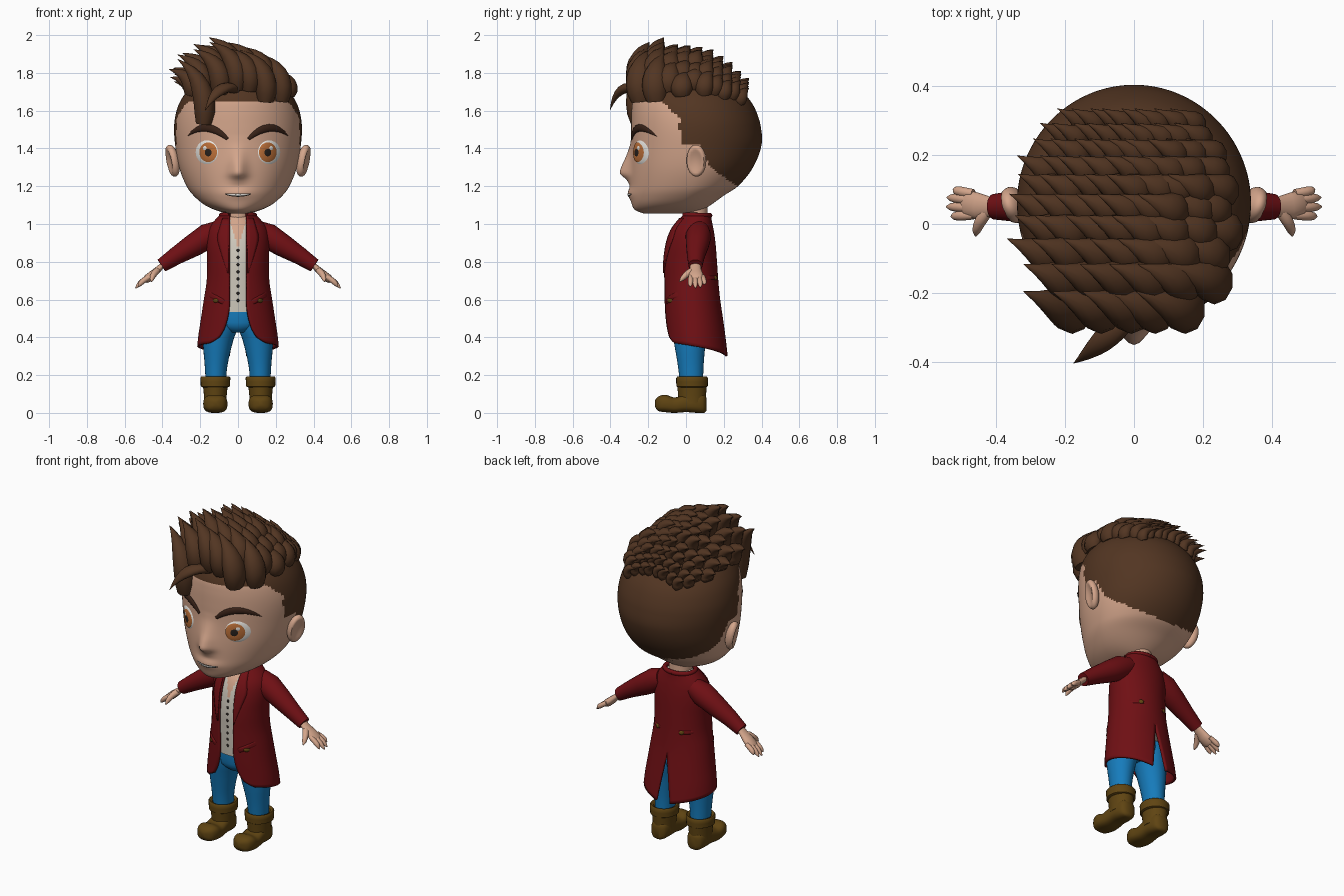
import bpy, bmesh, math, random
from math import sin, cos, pi, asin, exp
from mathutils import Vector, Matrix
from mathutils.bvhtree import BVHTree

if "Cube" in bpy.data.objects:
    bpy.data.objects.remove(bpy.data.objects["Cube"])
random.seed(3)

def mat(name, r, g, b):
    m = bpy.data.materials.new(name)
    m.diffuse_color = (r, g, b, 1)
    m.use_nodes = True
    m.node_tree.nodes["Principled BSDF"].inputs["Base Color"].default_value = m.diffuse_color
    return m
SKIN = mat("skin", .66, .38, .26)
HAIR = mat("hair_brown", .085, .036, .016)
BROW = mat("brow_brown", .04, .016, .009)
COAT = mat("coat_red", .16, .005, .007)
JEANS = mat("jeans_blue", .008, .20, .50)
BOOT = mat("boot_brown", .115, .058, .006)
VEST = mat("vest_cream", .62, .58, .50)
WHITE = mat("eye_white", .8, .78, .74)
IRIS = mat("iris_orange", .50, .16, .04)
DARK = mat("dark", .02, .015, .012)

# ---------- helpers ----------
def at(tab, z):
    """Smooth interpolation of table rows (z, a, b, ...)"""
    z = min(max(z, tab[0][0]), tab[-1][0])
    i = next(k for k in range(len(tab) - 1) if z <= tab[k + 1][0])
    slope = lambda k, c: ((tab[min(k + 1, len(tab) - 1)][c] - tab[max(k - 1, 0)][c])
                          / (tab[min(k + 1, len(tab) - 1)][0] - tab[max(k - 1, 0)][0]))
    h = tab[i + 1][0] - tab[i][0]
    t = (z - tab[i][0]) / h
    return [(2*t**3 - 3*t*t + 1) * tab[i][c] + (t**3 - 2*t*t + t) * h * slope(i, c)
            + (3*t*t - 2*t**3) * tab[i + 1][c] + (t**3 - t*t) * h * slope(i + 1, c)
            for c in range(1, len(tab[0]))]

def pt(s, z, a):
    """Point on an egg-shaped section s = (half width, y front, y back, y widest)"""
    w, yf, yb, yc = s
    d = yc - yf if cos(a) > 0 else yb - yc
    return Vector((w * sin(a), yc - d * cos(a), z))

def skin(rings, loop=True, caps=(True, True)):
    n = len(rings[0])
    v = [p for r in rings for p in r]
    f = [(i*n + j, i*n + (j + 1) % n, (i + 1)*n + (j + 1) % n, (i + 1)*n + j)
         for i in range(len(rings) - 1) for j in range(n if loop else n - 1)]
    if loop and caps[0]: f.append(tuple(range(n)))
    if loop and caps[1]: f.append(tuple(range(len(v) - n, len(v))))
    return v, f

def put(name, parts, mats, mirror=False, thick=0, rule=None):
    if not isinstance(parts, list): parts = [parts]
    V, F = [], []
    for v, f in parts:
        F += [tuple(i + len(V) for i in q) for q in f]
        V += v
    me = bpy.data.meshes.new(name)
    me.from_pydata(V, [], F)
    bm = bmesh.new(); bm.from_mesh(me)
    bmesh.ops.recalc_face_normals(bm, faces=bm.faces)
    bm.to_mesh(me); bm.free()
    for m in (mats if isinstance(mats, list) else [mats]): me.materials.append(m)
    if rule:
        for p in me.polygons: p.material_index = rule(p.center)
    ob = bpy.data.objects.new(name, me)
    bpy.context.collection.objects.link(ob)
    if mirror: ob.modifiers.new("mirror", 'MIRROR')
    if thick:
        s = ob.modifiers.new("solid", 'SOLIDIFY'); s.thickness = thick; s.offset = 0
    return ob

def tube(pts, radii, side=(0, 1, 0), flat=1, n=12):
    pts = [Vector(p) for p in pts]
    rings = []
    for i, p in enumerate(pts):
        t = (pts[min(i + 1, len(pts) - 1)] - pts[max(i - 1, 0)]).normalized()
        s = Vector(side); s = (s - t * s.dot(t)).normalized()
        u = t.cross(s)
        r = max(radii[i], .0005)
        rings.append([p + s*r*cos(2*pi*k/n) + u*r*flat*sin(2*pi*k/n) for k in range(n)])
    return skin(rings)

def bez(a, b, c, n=9):
    a, b, c = Vector(a), Vector(b), Vector(c)
    return [a*(1-t)**2 + b*2*t*(1-t) + c*t*t for t in (i/(n - 1) for i in range(n))]

def loft(tab, z0, z1, rows, n=48):
    zs = [z0 + (z1 - z0)*i/rows for i in range(rows + 1)]
    return skin([[pt(at(tab, z), z, 2*pi*k/n) for k in range(n)] for z in zs])

def hit(bvh, x, z, side=-1):
    h = bvh.ray_cast(Vector((x, side*2, z)), Vector((0, -side, 0)))[0]
    return h.y if h else 0

def patch(name, bvh, c, rx, rz, m, rot=0, h=.006, base=-.002, p=2, bend=0, side=-1, mirror=True):
    """Thin rounded plate laid onto a surface"""
    rings = []
    for f in (.05, .3, .55, .8, .93, 1):
        ring = []
        for k in range(28):
            a = 2*pi*k/28
            u = rx*f*math.copysign(abs(cos(a))**(2/p), cos(a))
            v = rz*f*math.copysign(abs(sin(a))**(2/p), sin(a)) + bend*u*u
            x, z = c[0] + u*cos(rot) - v*sin(rot), c[1] + u*sin(rot) + v*cos(rot)
            ring.append(Vector((x, hit(bvh, x, z, side) + side*(base + h*(1 - f**4)), z)))
        rings.append(ring)
    put(name, skin(rings, caps=(True, False)), m, mirror)

# ---------- head ----------
HEAD = [(1.055, .05, -.22, .04, -.08), (1.07, .11, -.265, .08, -.06), (1.10, .175, -.285, .13, -.04),
        (1.15, .235, -.293, .20, 0), (1.2, .272, -.295, .275, .03), (1.3, .312, -.295, .355, .055),
        (1.42, .333, -.29, .40, .06), (1.52, .338, -.29, .395, .06), (1.6, .325, -.288, .37, .05),
        (1.66, .30, -.28, .335, .04), (1.72, .255, -.25, .275, .03), (1.78, .185, -.18, .20, .02),
        (1.83, .09, -.08, .10, .01), (1.845, .01, .0, .02, .01)]
NOSE = [(1.2, 0), (1.235, .02), (1.265, .053), (1.3, .048), (1.36, .024), (1.42, .006), (1.47, 0)]
def face_point(z, a):
    p = pt(at(HEAD, z), z, a)
    if p.y < 0:
        p.y -= at(NOSE, z)[0]*exp(-(p.x/.045)**2) + .014*exp(-((z - 1.16)/.03)**2 - (p.x/.08)**2)
    return p
head = skin([[face_point(1.055 + .79*i/84, 2*pi*k/128) for k in range(128)] for i in range(85)])
def hairline(c):
    steps = [(-1, 1.655), (-.13, 1.65), (-.035, 1.56), (-.03, 1.42), (.07, 1.42), (.13, 1.3), (.27, 1.2), (1, 1.2)]
    for (y0, z0), (y1, z1) in zip(steps, steps[1:]):
        if c.y <= y1:
            return int(c.z > z0 + (z1 - z0)*(c.y - y0)/(y1 - y0))
put("head", head, [SKIN, HAIR], rule=hairline)
HB = BVHTree.FromPolygons(*head)
put("neck", tube([(0, .05, .98), (0, .05, 1.05), (0, .045, 1.13)], [.07, .064, .07], n=24), SKIN)

# ears: dented balls
bm = bmesh.new()
bmesh.ops.create_uvsphere(bm, u_segments=24, v_segments=16, radius=1)
M = Matrix.Translation((.348, .055, 1.335)) @ Matrix.Rotation(.2, 4, 'Y') @ Matrix.Rotation(-.3, 4, 'Z')
for v in bm.verts:
    if v.co.x > 0: v.co.x -= 1.1*max(0, .7 - v.co.y**2 - v.co.z**2)
    v.co = M @ Vector((v.co.x*.036, v.co.y*.054, v.co.z*.086))
bm.verts.index_update()
put("ear", ([v.co.copy() for v in bm.verts], [tuple(v.index for v in f.verts) for f in bm.faces]), SKIN, True)
bm.free()

# eyes, brows, mouth
patch("eye_white", HB, (.165, 1.38), .062, .066, WHITE, h=.012)
patch("iris", HB, (.158, 1.38), .047, .052, IRIS, h=.006, base=.009)
patch("pupil", HB, (.158, 1.378), .018, .02, DARK, h=.002, base=.0152)
patch("eye_glint", HB, (.176, 1.402), .01, .011, WHITE, h=.002, base=.0158)
brow = [(p.x, hit(HB, p.x, p.z) - .003, p.z) for p in bez((.055, 0, 1.45), (.17, 0, 1.56), (.268, 0, 1.465))]
put("eyebrow", tube(brow, [.008, .014, .018, .02, .02, .018, .014, .009, .001], (0, 0, 1), .5), BROW, True)
patch("mouth", HB, (0, 1.153), .085, .011, DARK, h=.004, bend=1.3, mirror=False)
patch("teeth", HB, (0, 1.154), .06, .005, WHITE, h=.002, base=.002, bend=1.3, mirror=False)

# ---------- hair tufts ----------
TOP = [(-.26, 1.95), (-.17, 1.995), (0, 1.95), (.1, 1.93), (.2, 1.86), (.3, 1.76)]
tufts, y, row = [], -.235, 0
while y < .29:
    v = (y + .235)/.52
    r = .074 - .038*v
    xr = .265*math.sqrt(1 - ((y - .02)/.34)**2)
    n = max(3, round(2*xr/(1.3*r)))
    for i in range(n + 1):
        x = -xr + 2*xr*(i + .3*(row % 2))/(n + .3) + random.uniform(-.01, .01)
        h = HB.ray_cast(Vector((x, y, 3)), Vector((0, 0, -1)))[0]
        if not h: continue
        tip = at(TOP, y)[0] - (1.7 if x > 0 else 2.3)*x*x - random.uniform(0, .03)
        dz = max(tip - h.z, .06)
        p1 = h + Vector((.03, -.03 + .03*v, dz*.65))
        p2 = h + Vector((-.14 + .07*v, .04 + .01*v, dz))
        tufts.append(tube(bez(h - Vector((0, 0, .02)), p1, p2),
                          [r*k for k in (.75, .95, 1, .97, .87, .7, .48, .24, 0)], flat=.8, n=10))
    y += r*1.05
    row += 1
tufts.append(tube(bez((-.01, -.25, 1.71), (-.10, -.36, 1.76), (-.175, -.403, 1.6)),
                  [.03, .036, .038, .037, .034, .028, .02, .01, 0], (1, 0, 0), .7))
put("hair_tufts", tufts, HAIR)

# ---------- coat ----------
BODY = [(.29, .215, -.10, .22, .05), (.4, .205, -.102, .205, .045), (.5, .19, -.108, .19, .04),
        (.6, .175, -.112, .175, .035), (.7, .16, -.115, .165, .03), (.8, .157, -.115, .158, .03),
        (.9, .16, -.1, .15, .035), (.97, .15, -.075, .14, .045), (1.02, .115, -.04, .13, .055),
        (1.06, .075, -.01, .125, .06)]
OPEN = [(.29, .15), (.38, .11), (.45, .07), (.55, .046), (.7, .045), (1.06, .045)]
def coat_pt(u, t):
    hem = .37 - .07*u**1.5 + .03*max(0, 1 - u/.12)**2
    z = 1.055 + (hem - 1.055)*t
    s = at(BODY, z)
    a0 = asin(at(OPEN, z)[0]/s[0])
    a1 = asin(.045*max(0, .58 - z)/.28/s[0])
    return pt(s, z, a0 + (pi - a1 - a0)*u)
coat = skin([[coat_pt(j/32, i/36) for j in range(33)] for i in range(37)], loop=False)
put("coat", coat, COAT, True, .012)
CB = BVHTree.FromPolygons(*coat)
put("sleeve", tube([(.10, .07, .965), (.16, .066, .935), (.24, .06, .885), (.33, .052, .83), (.405, .05, .78)],
                   [.055, .068, .06, .047, .037], n=24), COAT, True)
put("collar", tube([coat_pt(k/16, .012) for k in range(17)], [.013]*17, (0, 0, 1)), COAT, True)
LAPEL = [(.74, .054), (.88, .098), (.93, .108), (.98, .095), (1.03, .08)]
rows = []
for i in range(15):
    z = .74 + .29*i/14
    xs = [.05 + (at(LAPEL, z)[0] - .05)*k/4 for k in range(5)]
    rows.append([Vector((x, hit(CB, x, z) - .010, z)) for x in xs])
put("lapel", skin(rows, loop=False), COAT, True, .008)
patch("pocket_flap", CB, (.12, .61), .055, .015, COAT, rot=.5, h=.01, base=.005, p=5)
patch("pocket_button", CB, (.118, .595), .014, .012, BOOT, h=.008, base=.012)
patch("back_tab", CB, (.1, .715), .04, .011, COAT, h=.008, base=.005, p=5, side=1)
patch("back_button", CB, (.08, .715), .013, .012, BOOT, h=.008, base=.011, side=1)

# ---------- vest and chest ----------
INNER = [(z, w - .02, yf + .014, yb - .02, yc) for z, w, yf, yb, yc in BODY]
torso = loft(INNER, .535, 1.05, 52, 96)
put("vest", torso, [VEST, SKIN], rule=lambda c: int(c.y < 0 and abs(c.x) < .28*(c.z - .87)))
TB = BVHTree.FromPolygons(*torso)
for i in range(8):
    patch("vest_button", TB, (0, .595 + .038*i), .008, .009, DARK, h=.006, mirror=False)

# ---------- hands ----------
hand = [tube([(.385, .05, .795), (.42, .05, .762), (.45, .052, .735), (.48, .057, .71), (.492, .058, .70)],
             [.026, .03, .038, .04, .028], flat=.55, n=16)]
for y0, y1, x1, z1 in ((.026, .022, .528, .668), (.048, .05, .542, .66), (.07, .077, .54, .664), (.088, .10, .522, .68)):
    hand.append(tube(bez((.465, y0, .722), (.51, (y0 + y1)/2, .70), (x1, y1, z1), 6),
                     [.013, .014, .0145, .014, .011, .003]))
hand.append(tube(bez((.425, .035, .755), (.455, .0, .735), (.458, -.034, .695), 6),
                 [.016, .018, .017, .015, .012, .003], (1, 0, 0)))
put("hand", hand, SKIN, True)

# ---------- trousers ----------
LEG = [(.14, .118, .052, .03, .06), (.25, .116, .06, .025, .068), (.38, .106, .08, .02, .085),
       (.46, .09, .09, .02, .098), (.56, .08, .085, .02, .10)]
rings = []
for i in range(15):
    z = .14 + .42*i/14
    cx, rx, cy, ry = at(LEG, z)
    rings.append([Vector((cx + rx*cos(2*pi*k/28), cy + ry*sin(2*pi*k/28), z)) for k in range(28)])
put("trouser_leg", skin(rings), JEANS, True)
put("trouser_hips", loft([(.425, .06, -.05, .08, .02), (.46, .13, -.082, .115, .02), (.6, .15, -.09, .13, .02)],
                         .425, .6, 10), JEANS)

# ---------- boots ----------
FOOT = [(-.165, .012, .035, .065), (-.15, .045, .012, .085), (-.11, .063, .004, .096), (-.06, .062, .0, .082),
        (0, .058, .004, .10), (.06, .055, 0, .11), (.098, .042, 0, .10), (.108, .02, .01, .08)]
rings = []
for i in range(29):
    y = -.165 + .273*i/28
    w, lo, hi = at(FOOT, y)
    sq = lambda c: math.copysign(abs(c)**.7, c)
    rings.append([Vector((.12 + w*sq(cos(2*pi*k/24)), y, (lo + hi)/2 + (hi - lo)/2*sq(sin(2*pi*k/24))))
                  for k in range(24)])
boot = [skin(rings)]
for prof in (((.05, .06, .072), (.09, .06, .074), (.15, .066, .078)),                       # shaft
             ((.135, .066, .074), (.14, .077, .083), (.165, .078, .084), (.185, .08, .084),
              (.192, .074, .078), (.185, .058, .064), (.16, .05, .06))):                    # cuff
    boot.append(skin([[Vector((.12 + rx*cos(2*pi*k/28), .032 + ry*sin(2*pi*k/28), z)) for k in range(28)]
                      for z, rx, ry in prof]))
put("boot", boot, BOOT, True)

# ---------- smooth shading ----------
for o in bpy.context.collection.objects: o.select_set(True)
bpy.context.view_layer.objects.active = bpy.data.objects["head"]
bpy.ops.object.shade_smooth_by_angle(angle=math.radians(50))
